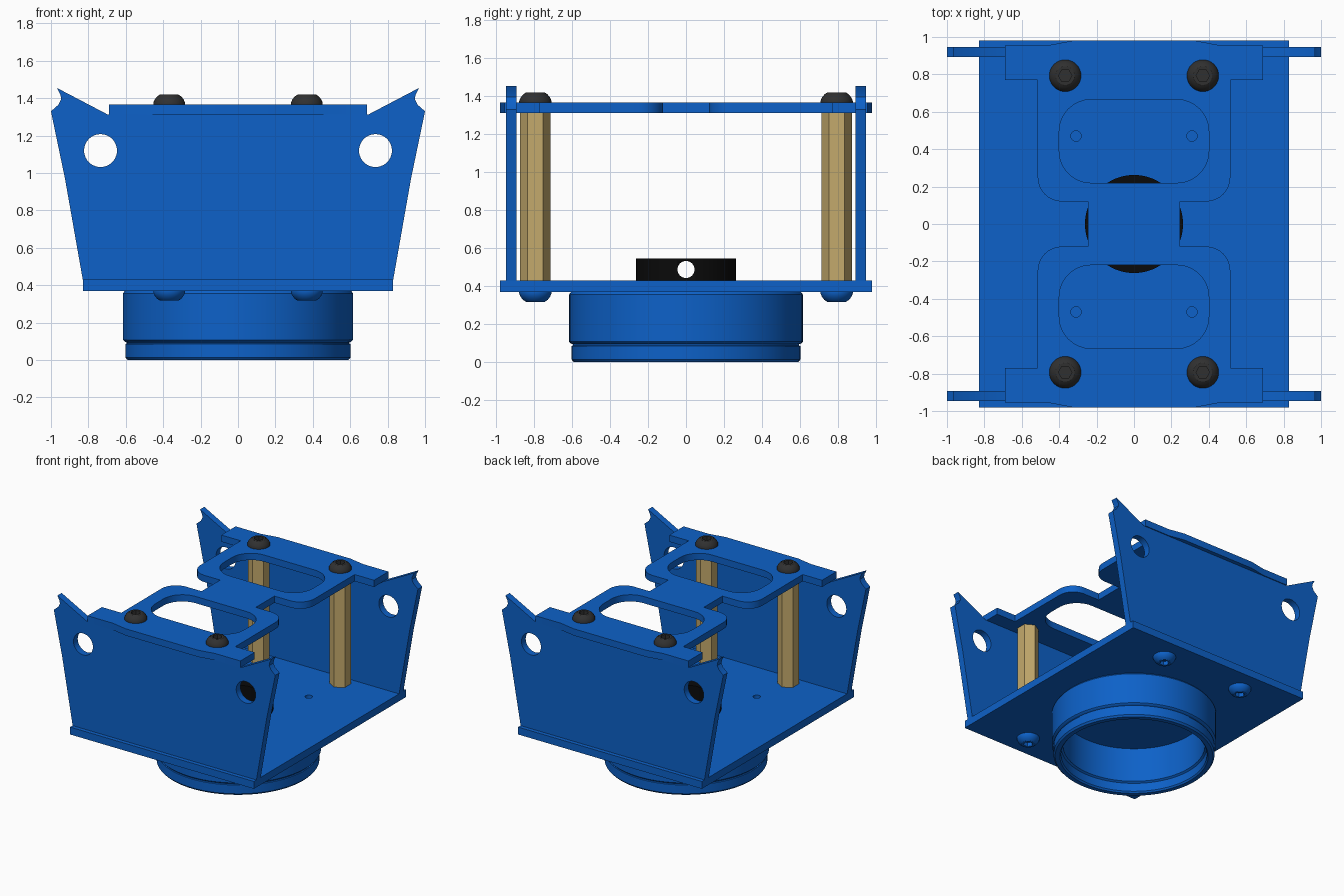
import bpy
import bmesh
from math import pi, cos, sin, radians
from mathutils import Vector, Matrix

cube = bpy.data.objects.get("Cube")
if cube:
    bpy.data.objects.remove(cube)


def material(name, rgb, rough=0.5):
    m = bpy.data.materials.new(name)
    m.use_nodes = True
    m.diffuse_color = (*rgb, 1)
    bsdf = m.node_tree.nodes["Principled BSDF"]
    bsdf.inputs["Base Color"].default_value = (*rgb, 1)
    bsdf.inputs["Roughness"].default_value = rough
    return m


BLUE = material("blue paint", (0.004, 0.12, 0.58))
BRASS = material("brass", (0.55, 0.4, 0.15))
GREY = material("dark grey steel", (0.03, 0.03, 0.03))
BLACK = material("black", (0.003, 0.003, 0.003))


def finish(name, bm, mat, loc=(0, 0, 0), rot=None):
    """Clean the mesh, smooth it below 30 degrees and link it."""
    bmesh.ops.remove_doubles(bm, verts=bm.verts, dist=1e-5)
    bmesh.ops.recalc_face_normals(bm, faces=bm.faces)
    if rot:
        bm.transform(rot)
    for f in bm.faces:
        f.smooth = True
    for e in bm.edges:
        e.smooth = len(e.link_faces) == 2 and e.calc_face_angle(pi) < radians(30)
    mesh = bpy.data.meshes.new(name)
    bm.to_mesh(mesh)
    bm.free()
    mesh.materials.clear()
    mesh.materials.append(mat)
    obj = bpy.data.objects.new(name, mesh)
    obj.location = loc
    bpy.context.collection.objects.link(obj)
    return obj


def circle(x, y, r, n=40):
    return [(x + r * cos(2 * pi * i / n), y + r * sin(2 * pi * i / n)) for i in range(n)]


def rounded(points, steps=8):
    """Round each right-angle corner that carries a radius."""
    out = []
    for i, (x, y, r) in enumerate(points):
        p = Vector((x, y))
        if not r:
            out.append((x, y))
            continue
        a = (Vector(points[i - 1][:2]) - p).normalized() * r
        b = (Vector(points[(i + 1) % len(points)][:2]) - p).normalized() * r
        for k in range(steps + 1):
            t = pi / 2 * k / steps
            out.append(tuple(p + a + b - b * cos(t) - a * sin(t)))
    return out


def sheet(name, loops, thick, mat, loc, rot=None):
    """Flat plate cut from an outline and its holes."""
    cu = bpy.data.curves.new(name, "CURVE")
    cu.dimensions = "2D"
    cu.fill_mode = "BOTH"
    cu.extrude = thick / 2
    for loop in loops:
        s = cu.splines.new("POLY")
        s.points.add(len(loop) - 1)
        for pt, (x, y) in zip(s.points, loop):
            pt.co = (x, y, 0, 1)
        s.use_cyclic_u = True
    tmp = bpy.data.objects.new(name + "_outline", cu)
    bpy.context.collection.objects.link(tmp)
    deps = bpy.context.evaluated_depsgraph_get()
    me = bpy.data.meshes.new_from_object(tmp.evaluated_get(deps))
    bm = bmesh.new()
    bm.from_mesh(me)
    bpy.data.objects.remove(tmp)
    bpy.data.curves.remove(cu)
    bpy.data.meshes.remove(me)
    return finish(name, bm, mat, loc, rot)


def lathe(name, profile, mat, loc, n=64, closed=True, rot=None, hex_rings=()):
    """Spin a (radius, height) profile; chosen rings become hexagons."""
    bm = bmesh.new()
    rings = []
    for j, (r, z) in enumerate(profile):
        ring = []
        for i in range(n):
            a = 2 * pi * i / n
            q = r * cos(pi / 6) / cos(a % (pi / 3) - pi / 6) if j in hex_rings else r
            ring.append(bm.verts.new((q * cos(a), q * sin(a), z)))
        rings.append(ring)
    for j in range(len(rings) - (0 if closed else 1)):
        lo, hi = rings[j], rings[(j + 1) % len(rings)]
        for i in range(n):
            k = (i + 1) % n
            bm.faces.new((lo[i], lo[k], hi[k], hi[i]))
    return finish(name, bm, mat, loc, rot)


# Base plate with four small fixing holes
W, D = 0.83, 0.98
base = [(-W, -D), (W, -D), (W, D), (-W, D)]
holes = [circle(sx * 0.31, sy * 0.47, 0.028, 20) for sx in (-1, 1) for sy in (-1, 1)]
sheet("base_plate", [base] + holes, 0.06, BLUE, (0, 0, 0.4))

# Front and back panels with horned upper corners and round holes
half = [(0.83, 0.43), (0.925, 0.97), (1.0, 1.33), (0.96, 1.365), (0.945, 1.395),
        (0.95, 1.42), (0.968, 1.455), (0.695, 1.312)]
panel = half + [(-x, z) for x, z in reversed(half)]
eyes = [circle(sx * 0.735, 1.12, 0.088) for sx in (-1, 1)]
for name, y in (("front_panel", -0.92), ("back_panel", 0.92)):
    sheet(name, [panel] + eyes, 0.055, BLUE, (0, y, 0), Matrix.Rotation(pi / 2, 4, "X"))

# Top plate: two lobes joined by a bridge, with rounded windows
quarter = [(0.245, 0.12, 0), (0.515, 0.12, 0.13), (0.515, 0.77, 0), (0.69, 0.77, 0),
           (0.69, 0.955, 0), (0.46, 0.955, 0), (0.33, 0.98, 0)]
right = quarter + [(-x, y, r) for x, y, r in reversed(quarter)]
outline = rounded(right + [(-x, -y, r) for x, y, r in right])
windows = []
for s in (-1, 1):
    corners = ((-0.4, 0.22), (0.4, 0.22), (0.4, 0.665), (-0.4, 0.665))
    windows.append(rounded([(x, s * y, 0.17) for x, y in corners]))
sheet("top_plate", [outline] + windows, 0.055, BLUE, (0, 0, 1.3395))

# Hollow mounting ring under the base
lathe("mounting_ring", [
    (0.53, 0.37), (0.605, 0.37), (0.615, 0.357), (0.615, 0.108), (0.605, 0.098),
    (0.595, 0.095), (0.595, 0.088), (0.602, 0.085), (0.602, 0.014), (0.59, 0),
    (0.555, 0), (0.545, 0.012), (0.545, 0.08), (0.53, 0.09)], BLUE, (0, 0, 0), 96)

# Collar on the base, drilled crosswise
collar = lathe("collar", [(0.16, 0), (0.262, 0), (0.262, 0.115), (0.16, 0.115)],
               BLACK, (0, 0, 0.43))
drill = lathe("drill", [(0, -0.4), (0.045, -0.4), (0.045, 0.4), (0, 0.4)], BLACK,
              (0, 0, 0.488), 32, False, Matrix.Rotation(pi / 2, 4, "Y"))
cut = collar.modifiers.new("cross_hole", "BOOLEAN")
cut.object = drill
cut.operation = "DIFFERENCE"
cut.solver = "EXACT"
bpy.context.view_layer.update()
deps = bpy.context.evaluated_depsgraph_get()
drilled = bpy.data.meshes.new_from_object(collar.evaluated_get(deps))
collar.modifiers.clear()
collar.data = drilled
bpy.data.objects.remove(drill)

# Hexagonal standoffs with a button screw at each end
head = [(0, 0), (0.085, 0), (0.085, 0.008), (0.078, 0.025), (0.065, 0.042),
        (0.05, 0.052), (0.036, 0.052), (0.036, 0.02), (0, 0.02)]
for sx, side in ((-1, "right"), (1, "left")):
    for sy, end in ((-1, "front"), (1, "back")):
        x, y, tag = sx * 0.368, sy * 0.793, end + "_" + side
        lathe(tag + "_standoff", [(0, 0.43), (0.08, 0.43), (0.08, 1.312), (0, 1.312)],
              BRASS, (x, y, 0), 6, False, Matrix.Rotation(pi / 2, 4, "Z"))
        lathe(tag + "_top_screw", head, GREY, (x, y, 1.367), 36, False, None, (6, 7))
        lathe(tag + "_bottom_screw", head, BLUE, (x, y, 0.37), 36, False,
              Matrix.Rotation(pi, 4, "X"), (6, 7))
